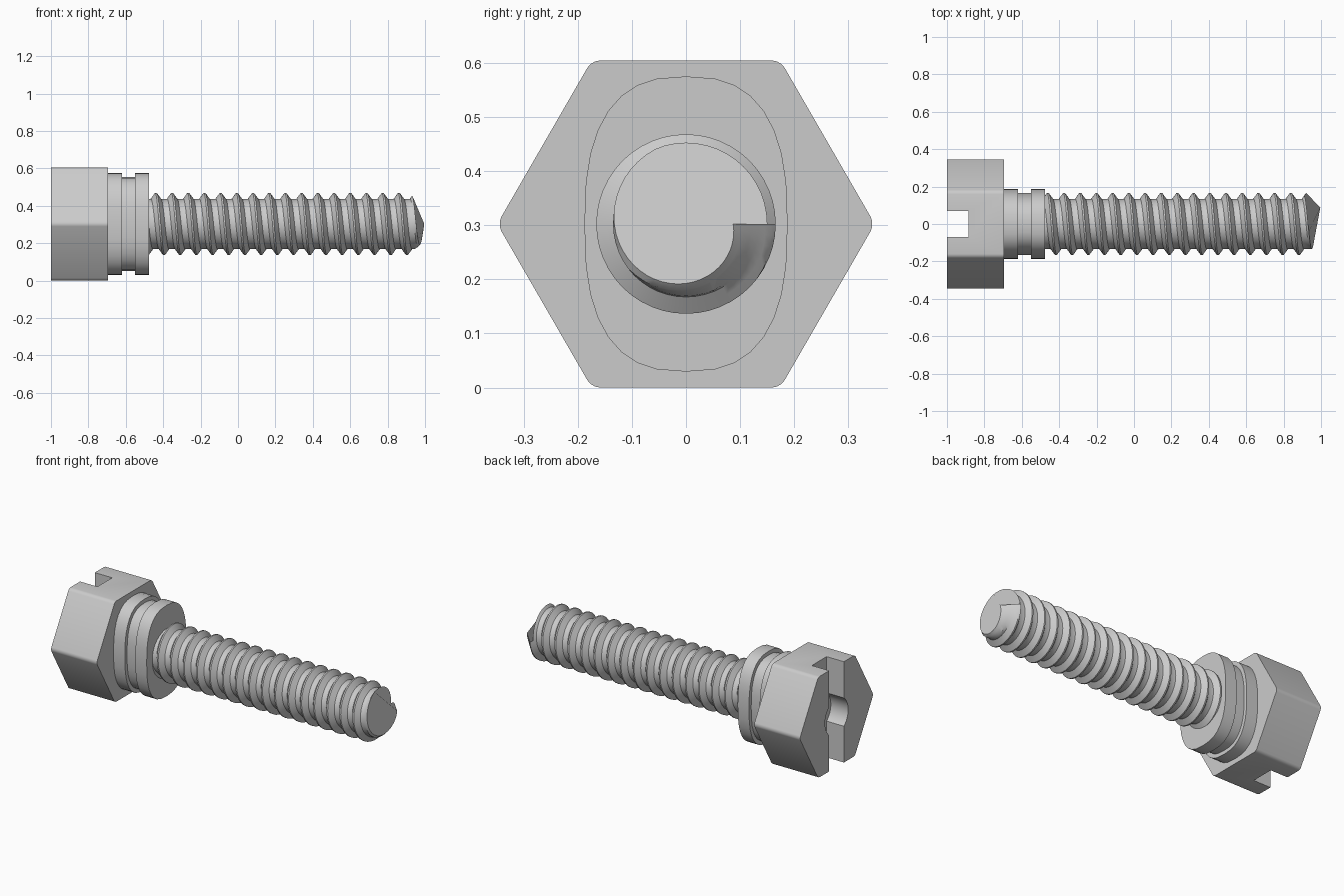
import bpy, bmesh
from math import sin, cos, pi, radians, asin, copysign, floor

if "Cube" in bpy.data.objects:
    bpy.data.objects.remove(bpy.data.objects["Cube"])

AXIS_Z = 0.3025
HEAD_END, HEAD_BASE, COLLAR_END, TIP = -1.0, -0.695, -0.475, 1.0

steel = bpy.data.materials.new("grey steel")
steel.use_nodes = True
steel.diffuse_color = (0.6, 0.6, 0.6, 1)
steel.node_tree.nodes["Principled BSDF"].inputs["Base Color"].default_value = (0.6, 0.6, 0.6, 1)


def finish(bm, name):
    bmesh.ops.recalc_face_normals(bm, faces=bm.faces)
    mesh = bpy.data.meshes.new(name)
    bm.to_mesh(mesh)
    bm.free()
    mesh.materials.append(steel)
    obj = bpy.data.objects.new(name, mesh)
    bpy.context.collection.objects.link(obj)
    obj.location.z = AXIS_Z
    return obj


def loft(name, sections):
    """Skin (x, outline) sections along x and cap both ends."""
    bm = bmesh.new()
    rings = [[bm.verts.new((x, y, z)) for y, z in outline] for x, outline in sections]
    for a, b in zip(rings, rings[1:]):
        for i in range(len(a)):
            k = (i + 1) % len(a)
            bm.faces.new((a[i], a[k], b[k], b[i]))
    bm.faces.new(rings[0])
    bm.faces.new(rings[-1])
    return finish(bm, name)


def smooth(obj, angle=30):
    bpy.ops.object.select_all(action="DESELECT")
    obj.select_set(True)
    bpy.context.view_layer.objects.active = obj
    bpy.ops.object.shade_smooth_by_angle(angle=radians(angle))


def apply_modifier(obj, mod):
    bpy.context.view_layer.objects.active = obj
    bpy.ops.object.modifier_apply(modifier=mod.name)


# Hexagonal head with softened corners
radius = AXIS_Z / cos(pi / 6)
hexagon = [(radius * cos(i * pi / 3), radius * sin(i * pi / 3)) for i in range(6)]
head = loft("hex_head", [(HEAD_END, hexagon), (HEAD_BASE, hexagon)])
bm = bmesh.new()
bm.from_mesh(head.data)
corners = [e for e in bm.edges if abs(e.verts[0].co.x - e.verts[1].co.x) > 0.1]
bmesh.ops.bevel(bm, geom=corners, offset=0.015, segments=3, profile=0.5, affect="EDGES")
bm.to_mesh(head.data)
bm.free()

# Driver slot with a round widening in its middle
half, bore = 0.07, 0.11
start = asin(half / bore)
arc = [pi / 2 - start - i * (pi - 2 * start) / 12 for i in range(13)]
side = [(half, 0.5)] + [(bore * cos(a), bore * sin(a)) for a in arc] + [(half, -0.5)]
slot = side + [(-y, -z) for y, z in side]
cutter = loft("slot_cutter", [(HEAD_END - 0.1, slot), (-0.885, slot)])
cutter.hide_render = True
cut = head.modifiers.new("slot", "BOOLEAN")
cut.operation, cut.solver, cut.object = "DIFFERENCE", "EXACT", cutter
bpy.context.view_layer.update()
apply_modifier(head, cut)
bpy.data.objects.remove(cutter)
smooth(head)


# Flattened collar with a groove around it
def oval(a, b, n=32, power=2 / 2.6):
    bend = lambda v: copysign(abs(v) ** power, v)
    return [(a * bend(cos(2 * pi * i / n)), b * bend(sin(2 * pi * i / n))) for i in range(n)]


outer, inner = oval(0.188, 0.273), oval(0.167, 0.25)
collar = loft("grooved_collar", [(HEAD_BASE, outer), (-0.62, outer), (-0.62, inner),
                                 (-0.55, inner), (-0.55, outer), (COLLAR_END, outer)])
smooth(collar)

# Threaded shank: a helical skin trimmed at both ends, with a tapered tip
PITCH, SIDES = 0.0866, 48
CREST, ROOT = 0.166, 0.135
profile = [(0.0, CREST), (0.1, CREST), (0.23, (CREST + ROOT) / 2), (0.36, ROOT),
           (0.55, ROOT - 0.002), (0.74, ROOT), (0.87, (CREST + ROOT) / 2)]
STEPS = len(profile)
turns = int((TIP - COLLAR_END) / PITCH) + 4
first = 0.86 - 0.3 * PITCH - (turns - 1) * PITCH

bm = bmesh.new()
grid = []
for i in range(turns * STEPS + STEPS):
    part, r = profile[i % STEPS]
    row = []
    for j in range(SIDES):
        x = first + PITCH * (i // STEPS + part + j / SIDES)
        rr = max(0.03, min(r, 0.083 + (TIP - x) * 1.05))
        t = 2 * pi * j / SIDES
        row.append(bm.verts.new((x, rr * cos(t), rr * sin(t))))
    grid.append(row)
for i in range(len(grid) - 1 - STEPS):
    for j in range(SIDES):
        a, b = grid[i][j], grid[i + 1][j]
        if j + 1 < SIDES:
            c, d = grid[i + 1][j + 1], grid[i][j + 1]
        else:
            c, d = grid[i + 1 + STEPS][0], grid[i + STEPS][0]
        bm.faces.new((a, b, c, d))
for x, direction in ((COLLAR_END, -1), (TIP, 1)):
    bmesh.ops.bisect_plane(bm, geom=bm.verts[:] + bm.edges[:] + bm.faces[:], plane_co=(x, 0, 0),
                           plane_no=(direction, 0, 0), clear_outer=True)
bmesh.ops.delete(bm, geom=[v for v in bm.verts if not v.link_faces], context="VERTS")
bmesh.ops.holes_fill(bm, edges=[e for e in bm.edges if e.is_boundary], sides=0)
shank = finish(bm, "threaded_shank")
smooth(shank, 35)
